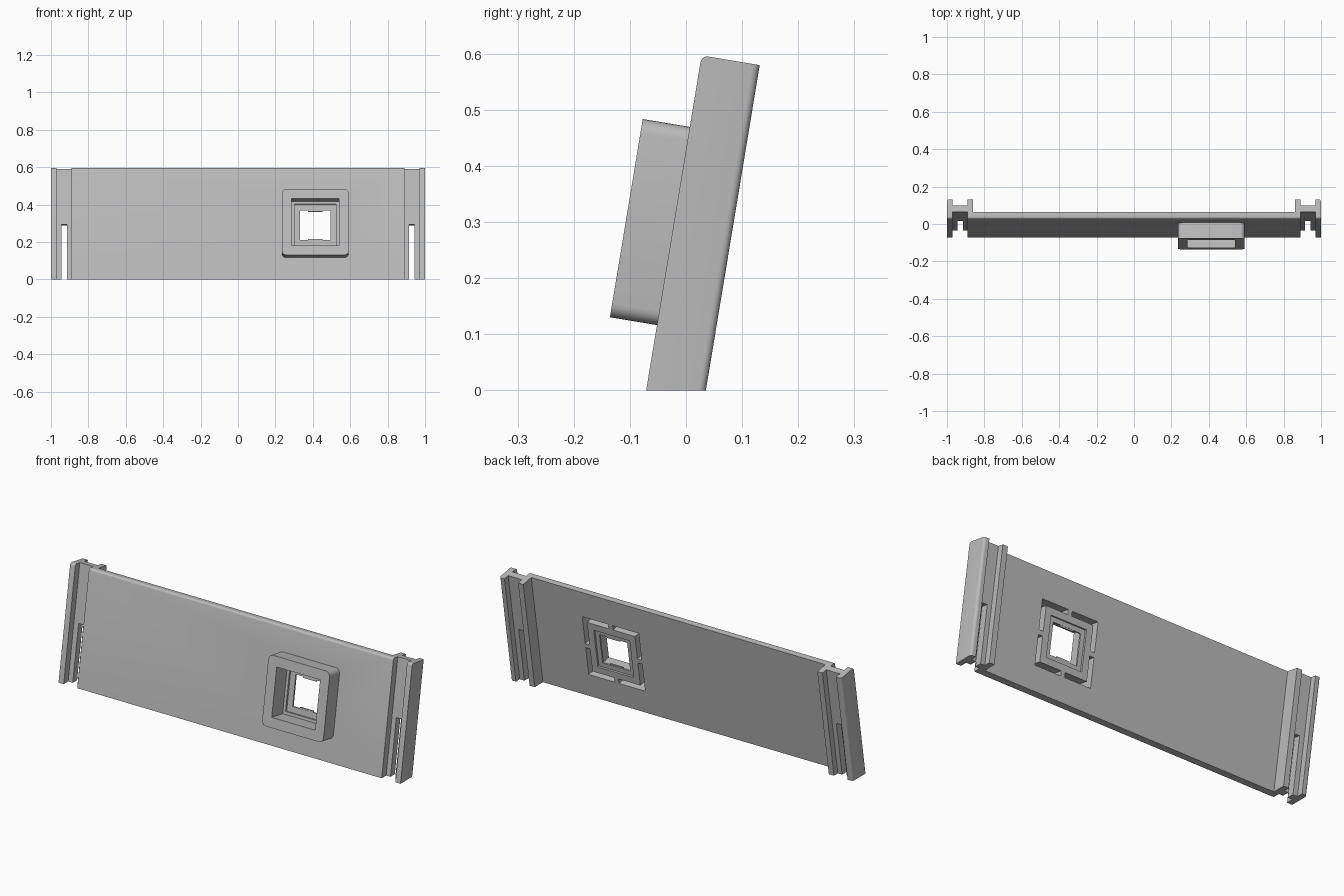
import bpy, bmesh, math
from mathutils import Matrix

cube = bpy.data.objects.get("Cube")
if cube:
    bpy.data.objects.remove(cube)

TILT = math.radians(9.4)
HEIGHT = 0.605
CX, CZ = 0.413, 0.297      # centre of the socket frame

grey = bpy.data.materials.new("light grey plastic")
grey.use_nodes = True
grey.diffuse_color = (0.5, 0.5, 0.5, 1)
grey.node_tree.nodes["Principled BSDF"].inputs["Base Color"].default_value = (0.5, 0.5, 0.5, 1)


def make_object(name, bm):
    bmesh.ops.recalc_face_normals(bm, faces=bm.faces)
    mesh = bpy.data.meshes.new(name)
    bm.to_mesh(mesh)
    bm.free()
    obj = bpy.data.objects.new(name, mesh)
    bpy.context.collection.objects.link(obj)
    return obj


def round_edges(bm, rule, radius):
    edges = [e for e in bm.edges if rule(*(v.co for v in e.verts))]
    bmesh.ops.bevel(bm, geom=edges, offset=radius, segments=5, profile=0.5, affect='EDGES')


def box(name, x0, x1, y0, y1, z0, z1, corner=0):
    bm = bmesh.new()
    place = Matrix.Translation(((x0 + x1) / 2, (y0 + y1) / 2, (z0 + z1) / 2))
    bmesh.ops.create_cube(bm, size=1, matrix=place @ Matrix.Diagonal((x1 - x0, y1 - y0, z1 - z0, 1)))
    if corner:
        round_edges(bm, lambda a, b: abs(a.y - b.y) > 0.01, corner)
    return make_object(name, bm)


def combine(target, tool, operation):
    mod = target.modifiers.new(operation, 'BOOLEAN')
    mod.operation, mod.object, mod.solver = operation, tool, 'EXACT'
    bpy.context.view_layer.objects.active = target
    bpy.ops.object.modifier_apply(modifier=mod.name)
    bpy.data.objects.remove(tool)


def cut(target, *size):
    combine(target, box("cutter", *size), 'DIFFERENCE')


def square_cut(target, half, y0, y1):
    cut(target, CX - half, CX + half, y0, y1, CZ - half, CZ + half)


# Panel with an H-shaped rail at each end, from one mirrored cross-section
half = [(0.86, 0.037), (0.86, 0.105), (0.89, 0.105), (0.89, 0.073), (0.97, 0.073), (0.97, 0.105),
        (1, 0.105), (1, 0), (0.97, 0), (0.97, 0.037), (0.89, 0.037), (0.89, 0)]
outline = half + [(-x, y) for x, y in reversed(half)]
bm = bmesh.new()
base = bm.faces.new([bm.verts.new((x, y, -0.05)) for x, y in outline])
top = bmesh.ops.extrude_face_region(bm, geom=[base])
bmesh.ops.translate(bm, vec=(0, 0, HEIGHT + 0.05),
                    verts=[g for g in top["geom"] if isinstance(g, bmesh.types.BMVert)])
round_edges(bm, lambda a, b: min(a.z, b.z) > 0.6 and max(a.y, b.y) < 0.001, 0.012)
round_edges(bm, lambda a, b: min(abs(a.x), abs(b.x)) > 0.99 and min(a.y, b.y) > 0.1, 0.013)
panel = make_object("panel_with_rails", bm)

# Slots in the rail webs
for s in (-1, 1):
    cut(panel, *sorted((s * 0.915, s * 0.943)), 0, 0.09, -0.1, 0.305)

# Raised socket frame
frame = box("socket_frame", CX - 0.179, CX + 0.179, -0.085, 0.02, CZ - 0.179, CZ + 0.179, 0.025)
combine(panel, frame, 'UNION')

# Stepped opening through the frame
square_cut(panel, 0.127, -0.1, 0.008)
square_cut(panel, 0.112, 0, 0.018)
square_cut(panel, 0.081, 0, 0.05)
square_cut(panel, 0.105, 0.027, 0.05)

# Hollow behind the frame, left with a rib in the middle of each side
IN, OUT, RIB = 0.14, 0.165, 0.012
for sx in (-1, 1):
    for sz in (-1, 1):
        for (a, b), (c, d) in (((RIB, OUT), (IN, OUT)), ((IN, OUT), (RIB, OUT))):
            xs = sorted((CX + sx * a, CX + sx * b))
            zs = sorted((CZ + sz * c, CZ + sz * d))
            cut(panel, *xs, -0.07, 0.05, *zs)

# Small latch tabs at the top and bottom of the opening
for s in (-1, 1):
    zs = sorted((CZ + s * 0.074, CZ + s * 0.09))
    combine(panel, box("latch_tab", CX - 0.038, CX + 0.038, 0.019, 0.026, *zs), 'UNION')

# Lean back and trim the foot level with the ground
mesh = panel.data
mesh.transform(Matrix.Translation((0, -0.071, 0)) @ Matrix.Rotation(-TILT, 4, 'X'))
bm = bmesh.new()
bm.from_mesh(mesh)
trim = bmesh.ops.bisect_plane(bm, geom=bm.verts[:] + bm.edges[:] + bm.faces[:],
                              plane_co=(0, 0, 0), plane_no=(0, 0, -1), clear_outer=True)
rim = [g for g in trim["geom_cut"] if isinstance(g, bmesh.types.BMEdge)]
bmesh.ops.triangle_fill(bm, use_beauty=True, edges=rim, normal=(0, 0, -1))
bmesh.ops.recalc_face_normals(bm, faces=bm.faces)
bm.to_mesh(mesh)
bm.free()

mesh.materials.clear()
mesh.materials.append(grey)
for p in mesh.polygons:
    p.material_index = 0
bpy.ops.object.select_all(action='DESELECT')
panel.select_set(True)
bpy.context.view_layer.objects.active = panel
bpy.ops.object.shade_smooth_by_angle(angle=math.radians(30))
